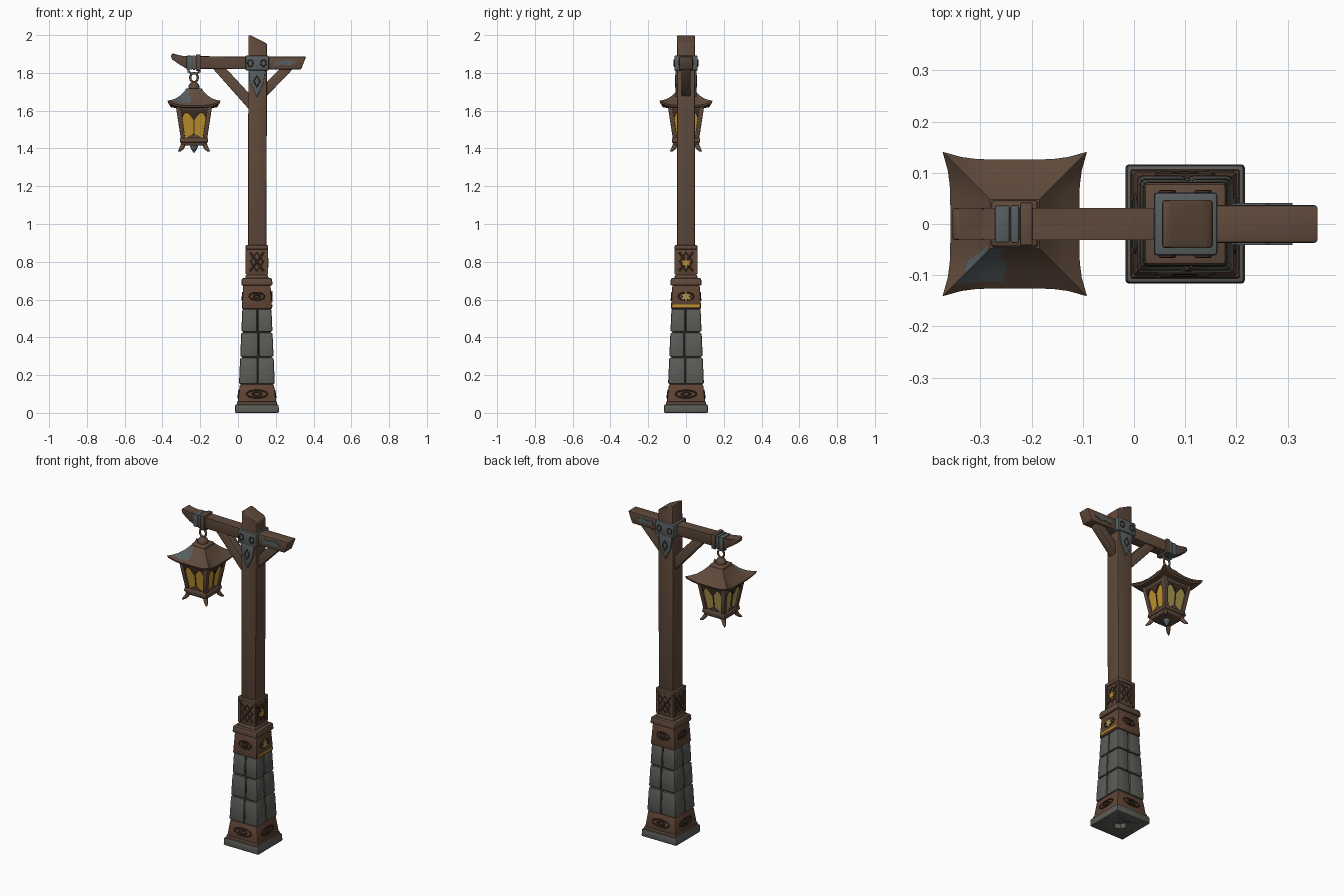
import bpy, bmesh, math
from mathutils import Matrix, Vector

if "Cube" in bpy.data.objects:
    bpy.data.objects.remove(bpy.data.objects["Cube"])

def material(name, rgb):
    m = bpy.data.materials.new(name)
    m.diffuse_color = (*rgb, 1)
    m.use_nodes = True
    m.node_tree.nodes["Principled BSDF"].inputs["Base Color"].default_value = m.diffuse_color
    return m

WOOD = material("brown wood", (0.115, 0.068, 0.044))
CARVED = material("reddish carved wood", (0.115, 0.058, 0.034))
DARK = material("dark wood", (0.045, 0.027, 0.019))
STONE = material("grey stone", (0.105, 0.105, 0.095))
JOINT = material("dark stone joint", (0.028, 0.026, 0.023))
IRON = material("blue grey iron", (0.095, 0.112, 0.115))
GOLD = material("amber glass", (0.52, 0.29, 0.025))
PALE = material("pale glass", (0.40, 0.31, 0.08))
CX, LX = 0.1, -0.233          # post axis, lantern axis

def finish(name, bm, mats, M=None, bevel=0.0, seg=2):
    if bevel:
        bmesh.ops.bevel(bm, geom=bm.edges[:], offset=bevel, segments=seg, affect='EDGES', profile=0.5)
    bmesh.ops.recalc_face_normals(bm, faces=bm.faces)
    if M is not None:
        bm.transform(M)
    me = bpy.data.meshes.new(name)
    bm.to_mesh(me)
    bm.free()
    ob = bpy.data.objects.new(name, me)
    bpy.context.collection.objects.link(ob)
    for m in (mats if isinstance(mats, list) else [mats]):
        me.materials.append(m)
    bpy.ops.object.select_all(action='DESELECT')
    ob.select_set(True)
    bpy.context.view_layer.objects.active = ob
    bpy.ops.object.shade_smooth_by_angle(angle=math.radians(40))
    return ob

def loft(name, rings, mats, M=None, bevel=0.0):
    """Skin a list of equal-length point rings and cap both ends."""
    bm = bmesh.new()
    vs = [[bm.verts.new(p) for p in r] for r in rings]
    n = len(vs[0])
    for a, b in zip(vs, vs[1:]):
        for i in range(n):
            bm.faces.new((a[i], a[(i + 1) % n], b[(i + 1) % n], b[i]))
    bm.faces.new(vs[0])
    bm.faces.new(vs[-1])
    return finish(name, bm, mats, M, bevel)

def prism(name, pts, y0, y1, mat, M=None, bevel=0.0):
    """Outline in x/z extruded along y."""
    return loft(name, [[(u, y, v) for u, v in pts] for y in (y0, y1)], mat, M, bevel)

def rect(x0, x1, y0, y1, z):
    return [(x0, y0, z), (x1, y0, z), (x1, y1, z), (x0, y1, z)]

def block(name, cx, z0, z1, h0, h1, mat, bevel=0.006):
    """Square tapered block round a vertical axis."""
    return loft(name, [rect(cx - h, cx + h, -h, h, z) for h, z in ((h0, z0), (h1, z1))], mat, None, bevel)

def tube(name, pts, r, mat, M=None, cyclic=False):
    """Round rod; points may carry a radius factor as 4th value."""
    cu = bpy.data.curves.new(name, 'CURVE')
    cu.dimensions = '3D'
    cu.bevel_depth, cu.bevel_resolution, cu.use_fill_caps = r, 2, True
    sp = cu.splines.new('POLY')
    sp.points.add(len(pts) - 1)
    for p, q in zip(sp.points, pts):
        p.co = (*q[:3], 1)
        p.radius = q[3] if len(q) > 3 else 1
    sp.use_cyclic_u = cyclic
    ob = bpy.data.objects.new(name, cu)
    bpy.context.collection.objects.link(ob)
    if M is not None:
        ob.matrix_world = M
    cu.materials.append(mat)
    bpy.ops.object.select_all(action='DESELECT')
    ob.select_set(True)
    bpy.context.view_layer.objects.active = ob
    bpy.ops.object.convert(target='MESH')
    bpy.ops.object.shade_smooth_by_angle(angle=math.radians(50))
    return bpy.context.object

def ellipse(rx, rz, n=20, z=0.0, y=0.0):
    return [(rx * math.cos(2 * math.pi * i / n), y, z + rz * math.sin(2 * math.pi * i / n)) for i in range(n)]

def sides(cx, h0, h1, z0, z1):
    """Four matrices lying on the sides of a tapered block, local -y outwards."""
    for k in range(4):
        yield k, (Matrix.Translation((cx, 0, 0)) @ Matrix.Rotation(k * math.pi / 2, 4, 'Z')
                  @ Matrix.Translation((0, -(h0 + h1) / 2, (z0 + z1) / 2))
                  @ Matrix.Rotation(-math.atan((h0 - h1) / (z1 - z0)), 4, 'X'))

# --- plinth with a round socket underneath
base = block("plinth", CX, 0, 0.045, 0.117, 0.115, STONE, 0.007)
bm = bmesh.new()
bmesh.ops.create_cone(bm, cap_ends=True, segments=8, radius1=0.04, radius2=0.04, depth=0.06)
cutter = finish("socket_cutter", bm, JOINT, Matrix.Translation((CX, 0, 0)))
bpy.context.view_layer.objects.active = base
mod = base.modifiers.new("socket", 'BOOLEAN')
mod.operation, mod.object = 'DIFFERENCE', cutter
bpy.ops.object.modifier_apply(modifier="socket")
bpy.data.objects.remove(cutter)

# --- pedestal: carved trims and stone courses
block("lower_trim", CX, 0.042, 0.152, 0.104, 0.09, CARVED)
block("lower_trim_foot", CX, 0.042, 0.06, 0.107, 0.105, WOOD, 0.004)
block("stone_core", CX, 0.14, 0.56, 0.084, 0.067, JOINT, 0)
half = lambda z: 0.094 - 0.018 * (z - 0.15) / 0.4
for row, (z0, z1, seam) in enumerate(((0.152, 0.293, 0.004), (0.297, 0.425, 0.009), (0.429, 0.551, 0.003))):
    for sx in (-1, 1):
        for sy in (-1, 1):
            rings = []
            for z in (z0, z1):
                h = half(z) + 0.001
                xs = sorted((sx * h, seam + sx * 0.002))
                ys = sorted((sy * h, -seam + sy * 0.002))
                rings.append(rect(CX + xs[0], CX + xs[1], ys[0], ys[1], z))
            loft(f"stone_{row}", rings, STONE, None, 0.009)
block("upper_trim", CX, 0.55, 0.68, 0.08, 0.072, CARVED)
block("pedestal_cap", CX, 0.674, 0.714, 0.083, 0.08, WOOD, 0.009)
block("collar_foot", CX, 0.71, 0.732, 0.062, 0.058, WOOD, 0.005)
block("carved_collar", CX, 0.72, 0.88, 0.055, 0.054, CARVED, 0.004)
block("collar_cap", CX, 0.865, 0.888, 0.06, 0.06, WOOD, 0.005)

# --- eye shaped carvings on both trims
for z0, z1, h0, h1, w in ((0.05, 0.15, 0.104, 0.09, 0.055), (0.56, 0.674, 0.08, 0.072, 0.04)):
    for k, M in sides(CX, h0, h1, z0, z1):
        tube("eye_carving", ellipse(w, 0.02, 20), 0.004, DARK, M, True)
        tube("eye_carving_inner", ellipse(w * 0.45, 0.009, 12), 0.004, DARK, M, True)

# --- crossed carving with border on the collar
for k, M in sides(CX, 0.055, 0.055, 0.735, 0.865):
    for s in (-1, 1):
        tube("collar_cross", [(-0.036 * s, 0, -0.05), (0.036 * s, 0, 0.05)], 0.005, DARK, M)
        prism("collar_border", [(s * 0.042, -0.065), (s * 0.055, -0.065), (s * 0.055, 0.065), (s * 0.042, 0.065)],
              -0.005, 0.003, WOOD, M)
    tube("collar_diamond", ellipse(0.034, 0.05, 4), 0.003, DARK, M, True)

# --- gilded marks on the right side
def star(r):
    return [(r * (1 if i % 2 else 0.5) * math.cos(i * math.pi / 6),
             r * (1 if i % 2 else 0.5) * math.sin(i * math.pi / 6)) for i in range(12)]
right = lambda x, z: Matrix.Translation((x, 0, z)) @ Matrix.Rotation(math.pi / 2, 4, 'Z')
prism("collar_gilding", star(0.026), -0.007, 0.001, GOLD, right(CX + 0.055, 0.795))
prism("trim_gilding", star(0.03), -0.006, 0.003, PALE, right(CX + 0.076, 0.615))
prism("trim_gilt_line", [(-0.072, -0.006), (0.072, -0.006), (0.072, 0.006), (-0.072, 0.006)],
      -0.003, 0.004, GOLD, right(CX + 0.079, 0.567))

# --- post with slanted top, crossbeam and braces
prism("post", [(0.053, 0.87), (0.150, 0.87), (0.154, 1.952), (0.14, 1.962), (0.07, 1.998), (0.055, 2.0)],
      -0.047, 0.047, WOOD, None, 0.006)
prism("beam_left", [(-0.356, 1.893), (-0.345, 1.903), (-0.295, 1.886), (0.1, 1.886), (0.1, 1.82),
                    (-0.27, 1.822), (-0.30, 1.838), (-0.35, 1.872)], -0.031, 0.031, WOOD, None, 0.004)
prism("beam_right", [(0.1, 1.887), (0.361, 1.887), (0.334, 1.818), (0.1, 1.818)], -0.037, 0.037, WOOD, None, 0.006)
prism("left_brace", [(-0.135, 1.825), (-0.065, 1.825), (0.06, 1.69), (0.06, 1.605)], -0.025, 0.025, WOOD, None, 0.004)
prism("right_brace", [(0.295, 1.825), (0.225, 1.825), (0.145, 1.745), (0.145, 1.67)], -0.025, 0.025, WOOD, None, 0.004)

# --- iron fittings at the crossing
block("crossing_band", CX + 0.001, 1.812, 1.892, 0.062, 0.062, IRON, 0.007)
for s, turn in ((-1, 0), (1, math.pi)):
    M = Matrix.Translation((CX, s * 0.047, 0)) @ Matrix.Rotation(turn, 4, 'Z')
    prism("spear_plate", [(-0.045, 1.815), (0.045, 1.815), (0.036, 1.745), (0.0, 1.672), (-0.036, 1.745)],
          -0.009, 0.004, IRON, M, 0.002)
    tube("spear_diamond", ellipse(0.016, 0.03, 4, 1.755, -0.009), 0.003, DARK, M, True)
    for dx in (-0.035, 0.035):
        tube("band_scroll", ellipse(0.014, 0.018, 10, 1.852, -0.016), 0.003, DARK,
             M @ Matrix.Translation((dx, 0, 0)), True)
    M = Matrix.Translation((0, s * 0.037, 0))
    prism("beam_end_plate", [(0.19, 1.838), (0.20, 1.868), (0.235, 1.862), (0.26, 1.872), (0.31, 1.855),
                             (0.27, 1.838), (0.235, 1.846)], -0.004, 0.004, IRON, M)

# --- straps holding the lantern
for name, x0, x1, e, mat in (("wide_strap", -0.272, -0.243, 0.005, IRON), ("narrow_strap", -0.241, -0.225, 0.006, IRON),
                             ("wood_clamp", -0.223, -0.198, 0.011, WOOD)):
    loft(name, [rect(x0, x1, -0.031 - e, 0.031 + e, z) for z in (1.822 - e, 1.886 + e)], mat, None, 0.003)
tube("hook", [(-0.262, 0, 1.82), (-0.262, 0, 1.807), (-0.245, 0, 1.796), (-0.22, 0, 1.796),
              (-0.204, 0, 1.807), (-0.204, 0, 1.82)], 0.006, IRON)
tube("hanging_ring", ellipse(0.02, 0.024, 16, 1.775), 0.006, WOOD, Matrix.Translation((LX, 0, 0)), True)

# --- lantern roof: square rings with flared, lifted corners
def roof_ring(h, z, flare=0.0, lift=0.0, n=10):
    pts = []
    for k in range(4):
        R = Matrix.Rotation(k * math.pi / 2, 3, 'Z')
        for i in range(n):
            t = -1 + 2 * i / n
            c = abs(t) ** 5
            pts.append(R @ Vector((h * t * (1 + flare * c), -h * (1 + flare * c), z + lift * c)))
    return pts
roof = loft("lantern_roof", [roof_ring(*a) for a in (
    (0.07, 1.612), (0.122, 1.617, 0.11, 0.022), (0.126, 1.628, 0.12, 0.025), (0.112, 1.640, 0.09, 0.016),
    (0.092, 1.656, 0.05, 0.008), (0.07, 1.678, 0.02, 0.003), (0.053, 1.700), (0.048, 1.706))],
    [WOOD, IRON], Matrix.Translation((LX, 0, 0)))
for f in roof.data.polygons:      # weathered grey patch, front left
    c = f.center
    if f.normal.z > 0.2 and -0.112 < c.y < -0.05 and c.x < LX - 0.02 and c.x - LX > c.y - 0.01:
        f.material_index = 1
block("roof_collar", LX, 1.70, 1.718, 0.047, 0.043, WOOD, 0.005)
bm = bmesh.new()
bmesh.ops.create_uvsphere(bm, u_segments=16, v_segments=8, radius=0.03)
finish("roof_knob", bm, WOOD, Matrix.Translation((LX, 0, 1.722)) @ Matrix.Diagonal((1, 1, 1.05, 1)))

# --- lantern body: glass, corner bars, rails
glass = block("glass", LX, 1.445, 1.62, 0.060, 0.084, [GOLD, PALE], 0)
for f in glass.data.polygons:     # paler panes at the back and left
    f.material_index = int(f.normal.y > 0.5 or f.normal.x < -0.5)
for sx in (-1, 1):
    for sy in (-1, 1):
        rings = [rect(LX + sx * h - 0.012, LX + sx * h + 0.012, sy * h - 0.012, sy * h + 0.012, z)
                 for h, z in ((0.056, 1.44), (0.084, 1.622))]
        loft("corner_bar", rings, WOOD, None, 0.003)
        tube("lantern_foot", [(LX + sx * 0.055, sy * 0.055, 1.425, 1.2), (LX + sx * 0.063, sy * 0.063, 1.405, 1.1),
                              (LX + sx * 0.073, sy * 0.073, 1.392, 0.8), (LX + sx * 0.082, sy * 0.082, 1.386, 0.3)],
             0.011, WOOD)
block("top_rail", LX, 1.60, 1.625, 0.09, 0.095, WOOD, 0.003)
block("bottom_rail", LX, 1.415, 1.434, 0.066, 0.072, WOOD, 0.004)
block("bottom_sill", LX, 1.432, 1.455, 0.076, 0.073, WOOD, 0.005)
trim = [(-0.075, 0.075), (-0.075, 0.02), (-0.062, 0.03), (-0.052, 0.052), (-0.035, 0.058), (-0.02, 0.045),
        (-0.012, 0.032), (0, 0.018)]
trim += [(-u, v) for u, v in trim[-2::-1]]
for k, M in sides(LX, 0.060, 0.084, 1.445, 1.62):
    prism("scalloped_trim", trim, -0.008, 0.002, DARK, M)
    prism("pane_bar", [(-0.0025, -0.085), (0.0025, -0.085), (0.0025, 0.03), (-0.0025, 0.03)], -0.004, 0.002, DARK, M)
    prism("sill_crest", [(-0.05, -0.085), (0.05, -0.085), (0.025, -0.07), (0, -0.055), (-0.025, -0.07)],
          -0.006, 0.002, WOOD, M)

# --- bottom finial
tube("lantern_finial", [(LX, 0, 1.425, 1.0), (LX, 0, 1.41, 1.3), (LX, 0, 1.395, 0.9), (LX, 0, 1.378, 0.2)], 0.016, IRON)
